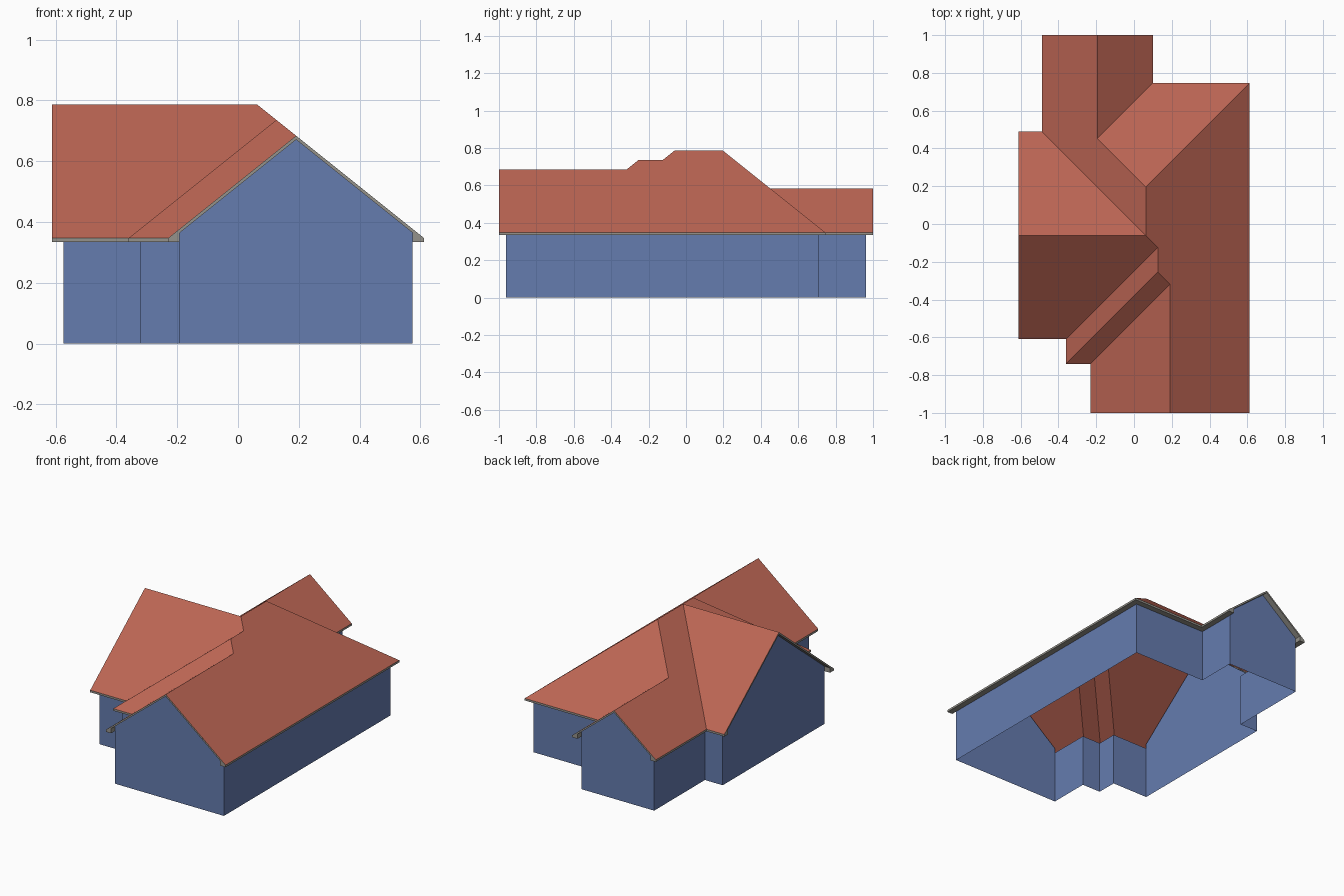
import bpy
from mathutils import Vector

if "Cube" in bpy.data.objects:
    bpy.data.objects.remove(bpy.data.objects["Cube"])

EAVE, SOFFIT, SLOPE, OVER = 0.347, 0.334, 0.80, 0.0375
THICK = EAVE - SOFFIT

def material(name, rgb):
    m = bpy.data.materials.new(name)
    m.diffuse_color = (*rgb, 1)
    m.use_nodes = True
    m.node_tree.nodes["Principled BSDF"].inputs["Base Color"].default_value = m.diffuse_color
    return m

RED = material("roof red", (0.50, 0.13, 0.088))
BLUE = material("wall blue", (0.13, 0.20, 0.43))
GRAY = material("trim gray", (0.30, 0.29, 0.26))

def build(name, polys, mat):
    verts, faces, index = [], [], {}
    for poly in polys:
        face = []
        for p in poly:
            key = tuple(round(c, 4) for c in p)
            if key not in index:
                index[key] = len(verts)
                verts.append(key)
            face.append(index[key])
        faces.append(face)
    me = bpy.data.meshes.new(name)
    me.from_pydata(verts, [], faces)
    me.materials.append(mat)
    me.update()
    ob = bpy.data.objects.new(name, me)
    bpy.context.collection.objects.link(ob)
    return ob

# Eave outline, counter-clockwise from the front left corner
outline = [Vector(p) for p in [
    (-0.23, -1), (0.6125, -1), (0.6125, 0.746), (0.10, 0.746), (0.10, 1), (-0.4875, 1),
    (-0.4875, 0.49), (-0.6125, 0.49), (-0.6125, -0.61), (-0.36, -0.61),
    (-0.36, -0.74), (-0.23, -0.74)]]
GABLES = {0, 4, 7}          # outline edges that end in a gable
n = len(outline)

# Ridge and valley joints
r1, r2 = (0.0625, 0.196), (0.0625, -0.06)        # main ridge
r3, r4 = (0.12625, -0.12375), (0.12625, -0.25375)  # middle step ridge
r5, g_s = (0.19125, -0.31875), (0.19125, -1)     # front wing ridge
r6, g_n = (-0.19375, 0.45225), (-0.19375, 1)     # back wing ridge
g_w = (-0.6125, -0.06)                           # side wing ridge end

# Roof planes: outline edge they rise from, then the inner corners
planes = {
    1: [r1, r2, r3, r4, r5, g_s],
    2: [r6, r1],
    3: [g_n, r6],
    5: [r2, r1, r6, g_n],
    6: [g_w, r2],
    8: [r3, r2, g_w],
    9: [r4, r3],
    10: [r5, r4],
    11: [g_s, r5],
}

def edge(i):
    a, b = outline[i], outline[(i + 1) % n]
    d = (b - a).normalized()
    return a, b, d, Vector((-d.y, d.x))   # start, end, along, inward

roof = []
for i, inner in planes.items():
    a, b, d, inward = edge(i)
    roof.append([(p[0], p[1], EAVE + SLOPE * (Vector(p) - a).dot(inward))
                 for p in [a, b] + inner])
build("roof", roof, RED)

# Wall line: outline moved in by the overhang
inset = [outline[i] + OVER * (edge(i)[3] + edge(i - 1)[3]) for i in range(n)]

walls, eaves, gable_trim = [], [], []
for i in range(n):
    a, b, d, inward = edge(i)
    wa, wb = inset[i], inset[(i + 1) % n]
    if i not in GABLES:
        # plain wall, fascia and flat soffit
        walls.append([(*wa, 0), (*wb, 0), (*wb, SOFFIT), (*wa, SOFFIT)])
        eaves.append([(*a, SOFFIT), (*b, SOFFIT), (*b, EAVE), (*a, EAVE)])
        eaves.append([(*wa, SOFFIT), (*wb, SOFFIT), (*b, SOFFIT), (*a, SOFFIT)])
        continue
    length = (b - a).length
    half = length / 2
    top = EAVE + SLOPE * half
    low = EAVE + SLOPE * OVER - THICK

    def at(s, z, depth=0.0):
        return (*(a + d * s + inward * depth), z)

    # gable wall reaching up under the roof
    walls.append([at(OVER, 0, OVER), at(length - OVER, 0, OVER),
                  at(length - OVER, low, OVER), at(half, top - THICK, OVER),
                  at(OVER, low, OVER)])
    # underside path of the verge, with boxed eave ends
    path = [(0, SOFFIT), (OVER, SOFFIT), (OVER, low), (half, top - THICK),
            (length - OVER, low), (length - OVER, SOFFIT), (length, SOFFIT)]
    for (s0, z0), (s1, z1) in zip(path, path[1:]):
        gable_trim.append([at(s0, z0, OVER), at(s1, z1, OVER), at(s1, z1), at(s0, z0)])
    # front faces: box ends and sloping verge boards
    for f in (lambda s: s, lambda s: length - s):
        m = EAVE + SLOPE * OVER
        quads = [[(0, SOFFIT), (OVER, SOFFIT), (OVER, low), (OVER, m), (0, EAVE)],
                 [(OVER, low), (half, top - THICK), (half, top), (OVER, m)]]
        for q in quads:
            poly = [at(f(s), z) for s, z in q]
            gable_trim.append(poly if f(0) == 0 else poly[::-1])

build("walls", walls, BLUE)
build("eave_trim", eaves, GRAY)
build("gable_trim", gable_trim, GRAY)
